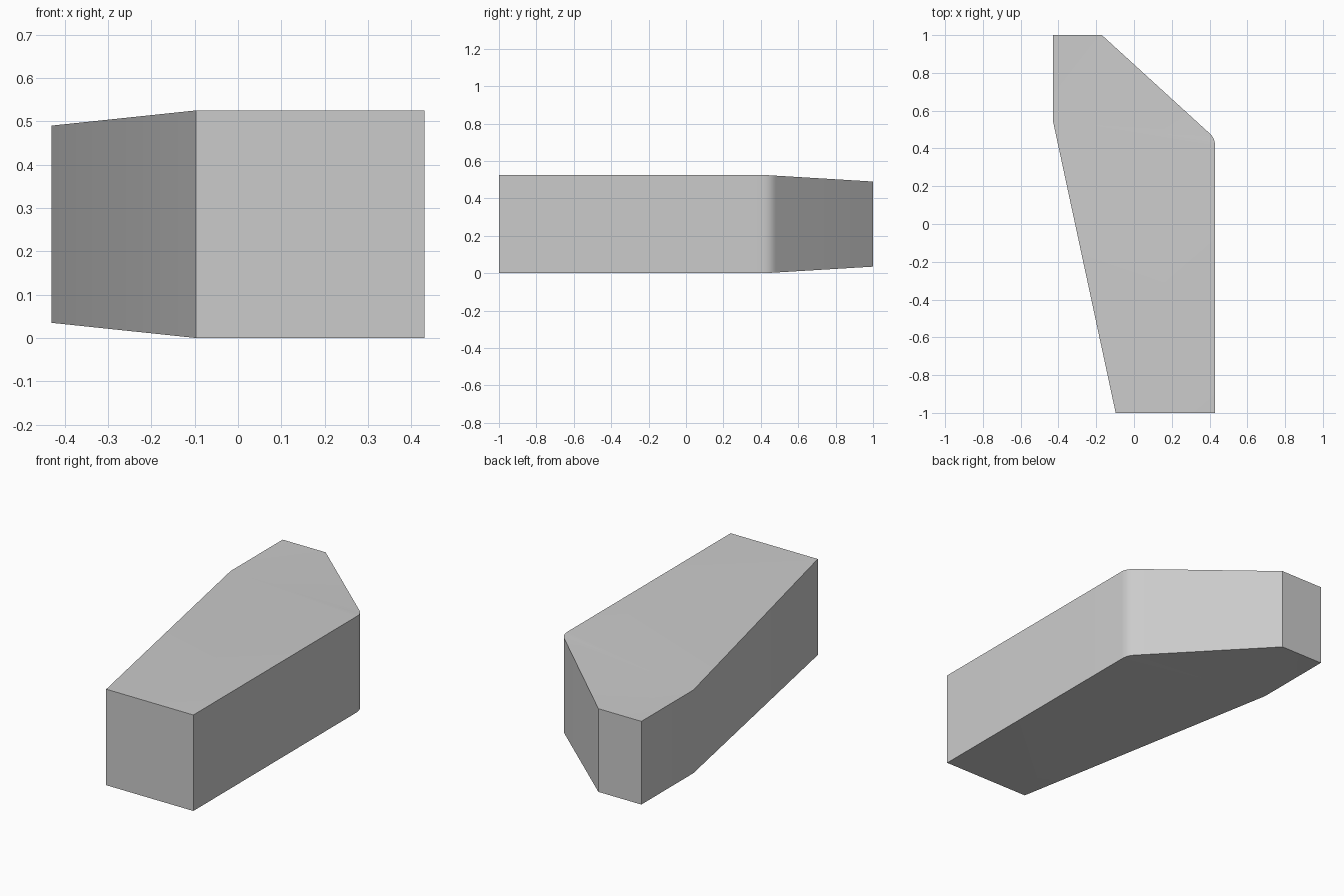
import bpy, bmesh, math
from mathutils import Vector

cube = bpy.data.objects.get("Cube")
if cube:
    bpy.data.objects.remove(cube, do_unlink=True)

MID = 0.2625          # mid height of the block
HALF = 0.2625         # half height at the full end
TAPER = 0.035         # height lost above and below at the narrow end

grey = bpy.data.materials.new("plain_grey")
colour = (0.6, 0.6, 0.6, 1)
grey.diffuse_color = colour
grey.use_nodes = True
grey.node_tree.nodes["Principled BSDF"].inputs["Base Color"].default_value = colour

# Outline seen from above: x, y, taper amount
start, corner, end = Vector((0.43, 0.41)), Vector((0.43, 0.453)), Vector((0.40, 0.48))
outline = [(-0.097, -1, 0), (0.43, -1, 0)]
steps = 5
for i in range(steps + 1):      # rounded corner
    t = i / steps
    p = start * (1 - t) ** 2 + corner * 2 * t * (1 - t) + end * t * t
    outline.append((p.x, p.y, max(0, (p.y - 0.42) / 0.58)))
outline += [(-0.17, 1, 1), (-0.43, 1, 1), (-0.43, 0.55, 1)]

# Block: two gently folded caps joined by walls
bm = bmesh.new()
rings = []
for side in (-1, 1):
    ring = [bm.verts.new((x, y, MID + side * (HALF - TAPER * k))) for x, y, k in outline]
    rings.append(ring)
    bm.faces.new(ring[:3])
    hub, rim = ring[-1], [ring[0]] + ring[2:-1]
    for a, b in zip(rim, rim[1:]):
        bm.faces.new((hub, a, b))
low, high = rings
for i in range(len(low)):
    j = (i + 1) % len(low)
    bm.faces.new((low[i], low[j], high[j], high[i]))
bmesh.ops.recalc_face_normals(bm, faces=bm.faces)

mesh = bpy.data.meshes.new("wedge_block")
bm.to_mesh(mesh)
bm.free()
mesh.materials.append(grey)
block = bpy.data.objects.new("wedge_block", mesh)
bpy.context.collection.objects.link(block)

bpy.ops.object.select_all(action='DESELECT')
block.select_set(True)
bpy.context.view_layer.objects.active = block
bpy.ops.object.shade_smooth_by_angle(angle=math.radians(30))
